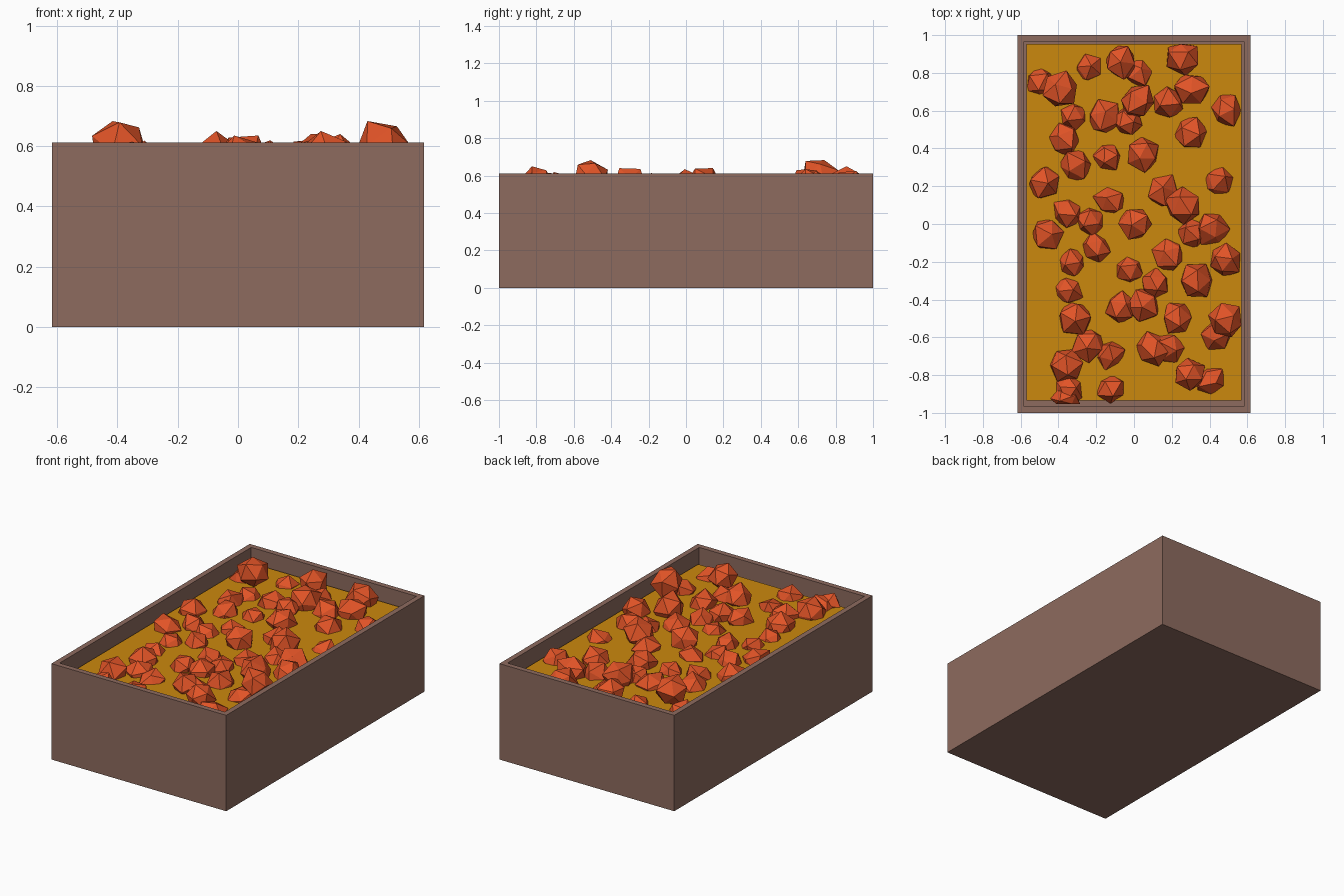
import bpy, bmesh, random
from mathutils import Euler, Vector

if "Cube" in bpy.data.objects:
    bpy.data.objects.remove(bpy.data.objects["Cube"])

random.seed(7)


def material(name, rgb):
    m = bpy.data.materials.new(name)
    m.diffuse_color = (*rgb, 1)
    m.use_nodes = True
    m.node_tree.nodes["Principled BSDF"].inputs["Base Color"].default_value = m.diffuse_color
    return m


BROWN = material("brown_wood", (0.27, 0.147, 0.114))
AMBER = material("amber_fill", (0.60, 0.25, 0.004))
ORANGE = material("orange_lump", (0.76, 0.088, 0.020))


def add_object(name, bm, mat):
    me = bpy.data.meshes.new(name)
    bm.to_mesh(me)
    bm.free()
    me.materials.append(mat)
    ob = bpy.data.objects.new(name, me)
    bpy.context.collection.objects.link(ob)
    return ob


def box(bm, x0, x1, y0, y1, z0, z1):
    verts = bmesh.ops.create_cube(bm, size=1)["verts"]
    for v in verts:
        v.co = Vector(((x0 + x1) / 2 + v.co.x * (x1 - x0),
                       (y0 + y1) / 2 + v.co.y * (y1 - y0),
                       (z0 + z1) / 2 + v.co.z * (z1 - z0)))
    return verts


# Open crate: inset the top face and push it down to the inner floor
X, Y, H, WALL = 0.617, 1.0, 0.612, 0.048
bm = bmesh.new()
box(bm, -X, X, -Y, Y, 0, H)
top = max(bm.faces, key=lambda f: f.calc_center_median().z)
bmesh.ops.inset_region(bm, faces=[top], thickness=WALL)
floor = bmesh.ops.extrude_discrete_faces(bm, faces=[top])["faces"][0]
for v in floor.verts:
    v.co.z = 0.05
add_object("crate", bm, BROWN)

# Filling, leaving a small gap at the front wall
FILL = 0.52
bm = bmesh.new()
box(bm, -X + WALL, X - WALL, -0.935, Y - WALL, 0.05, FILL)
add_object("filling", bm, AMBER)

# Lumps as (x, y), grouped by size; the tall ones also give their top height
TALL = [(-.39, .71, .683), (.49, -.51, .683), (-.07, .86, .65), (.26, .09, .64),
        (.33, -.30, .64), (.29, -.80, .65), (.01, 0, .635), (.02, .65, .635),
        (.26, .89, .625), (.31, .71, .625)]
MEDIUM = [(-.16, .57), (-.37, .45), (-.47, .22), (-.31, .31), (.05, .37),
          (.30, .48), (.49, .61), (.18, .64), (.45, .22), (.16, .17),
          (-.46, -.05), (.31, -.05), (.41, -.02), (.48, -.19), (.18, -.16),
          (-.07, -.44), (.05, -.43), (-.31, -.50), (.23, -.50), (-.24, -.64),
          (.10, -.66), (.18, -.66), (-.36, -.74)]
SMALL = [(-.24, .83), (.02, .80), (-.50, .75), (-.32, .57), (-.03, .54),
         (-.14, .36), (-.13, .12), (-.35, .06), (-.23, .01), (-.20, -.13),
         (-.03, -.24), (-.33, -.21), (-.35, -.35), (.11, -.32), (.44, -.59),
         (-.13, -.69), (-.35, -.87), (-.12, -.87), (.40, -.83), (-.36, -.94)]

lumps = [(x, y, .1, z) for x, y, z in TALL]
lumps += [(x, y, .096, random.uniform(.585, .62)) for x, y in MEDIUM]
lumps += [(x, y, .086, random.uniform(.57, .60)) for x, y in SMALL]


def clamp(value, limit):
    return max(-limit, min(limit, value))


# Each lump is a jittered, randomly turned icosphere kept inside the walls
bm = bmesh.new()
for x, y, r, z_top in lumps:
    verts = bmesh.ops.create_icosphere(bm, subdivisions=1, radius=r)["verts"]
    turn = Euler([random.uniform(0, 6.28) for _ in range(3)]).to_matrix()
    for v in verts:
        v.co = turn @ v.co * random.uniform(0.82, 1.12)
    lift = z_top - max(v.co.z for v in verts)
    for v in verts:
        v.co = Vector((clamp(v.co.x + x, X - WALL), clamp(v.co.y + y, Y - WALL),
                       v.co.z + lift))
add_object("lumps", bm, ORANGE)
